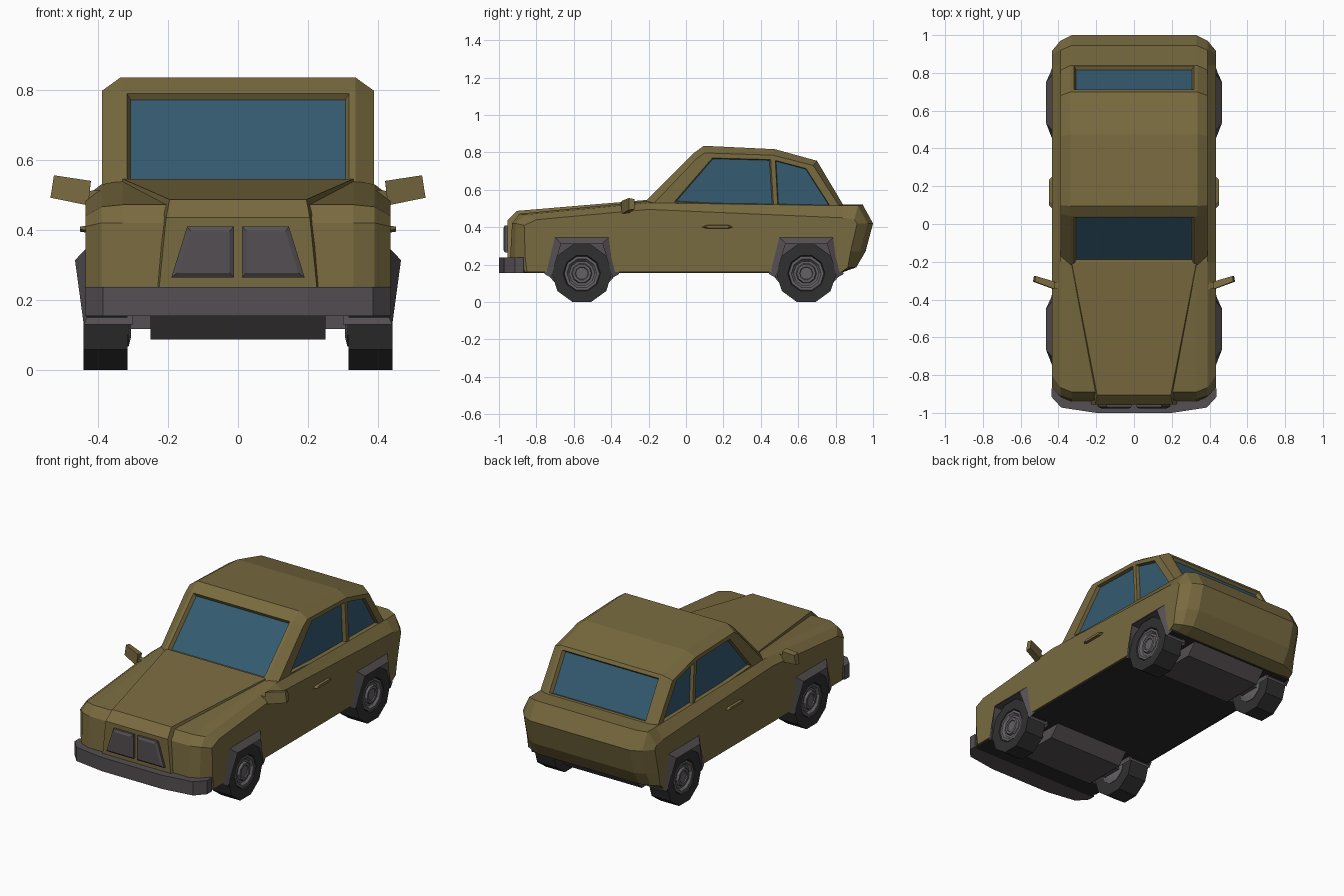
import bpy, bmesh, math
from mathutils import Vector

if "Cube" in bpy.data.objects:
    bpy.data.objects.remove(bpy.data.objects["Cube"])


def material(name, r, g, b):
    m = bpy.data.materials.new(name)
    m.diffuse_color = (r, g, b, 1)
    m.use_nodes = True
    m.node_tree.nodes["Principled BSDF"].inputs["Base Color"].default_value = m.diffuse_color
    return m


PAINT = material("olive_paint", 0.19, 0.145, 0.05)
TRIM = material("grey_trim", 0.09, 0.078, 0.085)
GLASS = material("blue_glass", 0.035, 0.105, 0.165)
RUBBER = material("rubber", 0.03, 0.03, 0.03)
METAL = material("hub_metal", 0.13, 0.12, 0.13)
UNDER = material("underside", 0.025, 0.024, 0.024)


def loft(name, rings, mat=None, mirror=False, is_open=False):
    """Skin a row of rings; closed and capped unless is_open."""
    bm = bmesh.new()
    vs = [[bm.verts.new(p) for p in ring] for ring in rings]
    n = len(vs[0])
    for a, b in zip(vs, vs[1:]):
        for i in range(n - 1 if is_open else n):
            j = (i + 1) % n
            bm.faces.new((a[i], a[j], b[j], b[i]))
    bm.faces.new(vs[-1])
    if not is_open:
        bm.faces.new(vs[0])
    bmesh.ops.recalc_face_normals(bm, faces=bm.faces)
    me = bpy.data.meshes.new(name)
    bm.to_mesh(me)
    bm.free()
    ob = bpy.data.objects.new(name, me)
    bpy.context.collection.objects.link(ob)
    if mat:
        me.materials.append(mat)
    if mirror:
        ob.modifiers.new("Mirror", 'MIRROR').use_mirror_merge = False
    return ob


def at_x(x, yz, dy=0):
    return [(x, y + dy, z) for y, z in yz]


def cut(ob, cutter):
    cutter.hide_render = True
    m = ob.modifiers.new("Cut", 'BOOLEAN')
    m.operation, m.solver, m.object = 'DIFFERENCE', 'EXACT', cutter


# Lower body: side profiles lofted across the width
half = [
    (0.33, [(-.935, .16), (-.94, .24), (-.93, .42), (-.89, .472), (-.2, .54), (.84, .52),
            (.945, .52), (1, .42), (.96, .27), (.91, .185), (.84, .16)]),
    (0.39, [(-.91, .16), (-.915, .24), (-.91, .42), (-.865, .466), (-.2, .53), (.84, .515),
            (.92, .515), (.97, .42), (.93, .27), (.89, .185), (.83, .16)]),
    (0.435, [(-.85, .16), (-.86, .24), (-.865, .41), (-.80, .44), (-.2, .495), (.84, .45),
             (.90, .44), (.915, .42), (.88, .27), (.865, .185), (.83, .16)]),
]
body = loft("lower_body", [at_x(-x, p) for x, p in reversed(half)] + [at_x(x, p) for x, p in half], PAINT)
floor = loft("floor", [at_x(x, [(-.88, .154), (.84, .154), (.84, .17), (-.88, .17)])
                       for x in (-.425, .425)], UNDER)

# Raised hood and nose panel
hood = [(.225, -.955, .235), (.205, -.955, .435), (.195, -.905, .487), (.33, -.205, .546),
        (.345, -.205, .50), (.215, -.88, .44), (.24, -.90, .235)]
loft("hood_and_nose", [[(s * x, y, z) for x, y, z in hood] for s in (-1, 1)], PAINT)

# Cabin
mid = [(-.225, .49), (-.225, .53), (.04, .795), (.095, .835), (.475, .817), (.70, .755), (.84, .52), (.84, .49)]
side = [(-.17, .49), (-.17, .53), (.055, .765), (.10, .797), (.465, .785), (.68, .73), (.815, .52), (.815, .49)]
cabin = loft("cabin", [at_x(-.388, side), at_x(-.335, mid), at_x(.335, mid), at_x(.388, side)], PAINT)


def window(name, ring, normal, mirror=False):
    """Cut a bevelled recess into the cabin and set a pane in it."""
    ring = [Vector(p) for p in ring]
    n = Vector(normal).normalized()
    c = sum(ring, Vector()) / len(ring)

    def shift(scale, d):
        return [c + (p - c) * scale + n * d for p in ring]
    cut(cabin, loft(name + "_cutter", [shift(1, -.022), shift(1.08, .022)], None, mirror))
    loft(name, [shift(1.01, -.035), shift(1.01, -.02)], GLASS, mirror)


window("windscreen", [(-.305, -.205, .55), (.305, -.205, .55), (.305, .03, .785), (-.305, .03, .785)], (0, -1, 1))
window("rear_window", [(-.305, .833, .532), (.305, .833, .532), (.305, .714, .732), (-.305, .714, .732)],
       (0, .859, .512))
window("front_side_window", at_x(.388, [(-.05, .54), (.145, .765), (.445, .757), (.46, .513)]), (1, 0, 0), True)
window("rear_side_window", at_x(.388, [(.495, .512), (.482, .752), (.64, .71), (.765, .515)]), (1, 0, 0), True)


# Wheels, arches and axles
def disc_rings(profile, y, z):
    return [[(x, y + r * math.cos(i * math.tau / 10), z + r * math.sin(i * math.tau / 10))
             for i in range(10)] for x, r in profile]


for end, y in (("front", -.557), ("rear", .643)):
    arch = loft(end + "_arch_cutter", [at_x(x, [(-.178, .1), (-.128, .33), (.128, .33), (.178, .1)], y)
                                       for x in (.295, .6)], None, True)
    cut(body, arch)
    cut(floor, arch)
    outer = [(-.2, .15), (-.15, .35), (.15, .35), (.2, .15)]
    inner = [(-.165, .13), (-.11, .314), (.11, .314), (.165, .13)]
    lip = [(x, y + a, z) for x, (a, z) in zip((.44, .465, .465, .44), inner)]
    loft(end + "_wheel_arch", [at_x(.43, outer, y), lip, at_x(.3, inner, y)], TRIM, True, True)
    loft(end + "_tyre", disc_rings([(.315, .095), (.315, .161), (.44, .161), (.44, .1), (.42, .09)], y, .153),
         RUBBER, True)
    loft(end + "_hub", disc_rings([(.305, .06), (.312, .09), (.436, .094), (.436, .08), (.423, .068),
                                   (.423, .055), (.436, .05), (.436, .036), (.43, .033)], y, .153), METAL, True)
    loft(end + "_axle_housing", [at_x(x, [(-.2, .165), (-.13, .088), (.13, .088), (.2, .165)], y)
                                 for x in (-.25, .25)], TRIM)
    loft(end + "_axle", [at_x(x, [(-.06, .2), (-.06, .118), (.06, .118), (.06, .2)], y)
                         for x in (-.318, .318)], TRIM)

# Front bumper
plan = [(.437, -.87), (.437, -.915), (.385, -.972), (.2, -1), (-.2, -1), (-.385, -.972), (-.437, -.915), (-.437, -.87)]
loft("front_bumper", [[(x, y, z) for x, y in plan] for z in (.155, .237)], TRIM)

# Twin grilles with bevelled rims
loft("grille", [[(x, y, z) for x, z in pts] for y, pts in (
    (-.94, [(.012, .265), (.19, .265), (.145, .41), (.012, .41)]),
    (-.968, [(.012, .265), (.19, .265), (.145, .41), (.012, .41)]),
    (-.976, [(.024, .277), (.173, .277), (.135, .396), (.024, .396)]))], TRIM, True)

# Door handles
loft("door_handle", [at_x(.43, [(.08, .40), (.11, .412), (.23, .412), (.255, .40), (.23, .392), (.11, .392)]),
                     at_x(.45, [(.10, .401), (.12, .41), (.22, .41), (.235, .401), (.22, .395), (.12, .395)])],
     PAINT, True)

# Door mirrors
loft("mirror_arm", [at_x(.38, [(-.35, .475), (-.35, .515), (-.31, .515), (-.31, .475)]),
                    at_x(.44, [(-.335, .485), (-.335, .51), (-.31, .51), (-.31, .485)])], PAINT, True)
loft("door_mirror", [[(.42, -.345, .54), (.427, -.345, .47), (.427, -.305, .475), (.42, -.305, .535)],
                     [(.525, -.305, .556), (.535, -.305, .492), (.53, -.275, .497), (.522, -.275, .55)]],
     PAINT, True)
